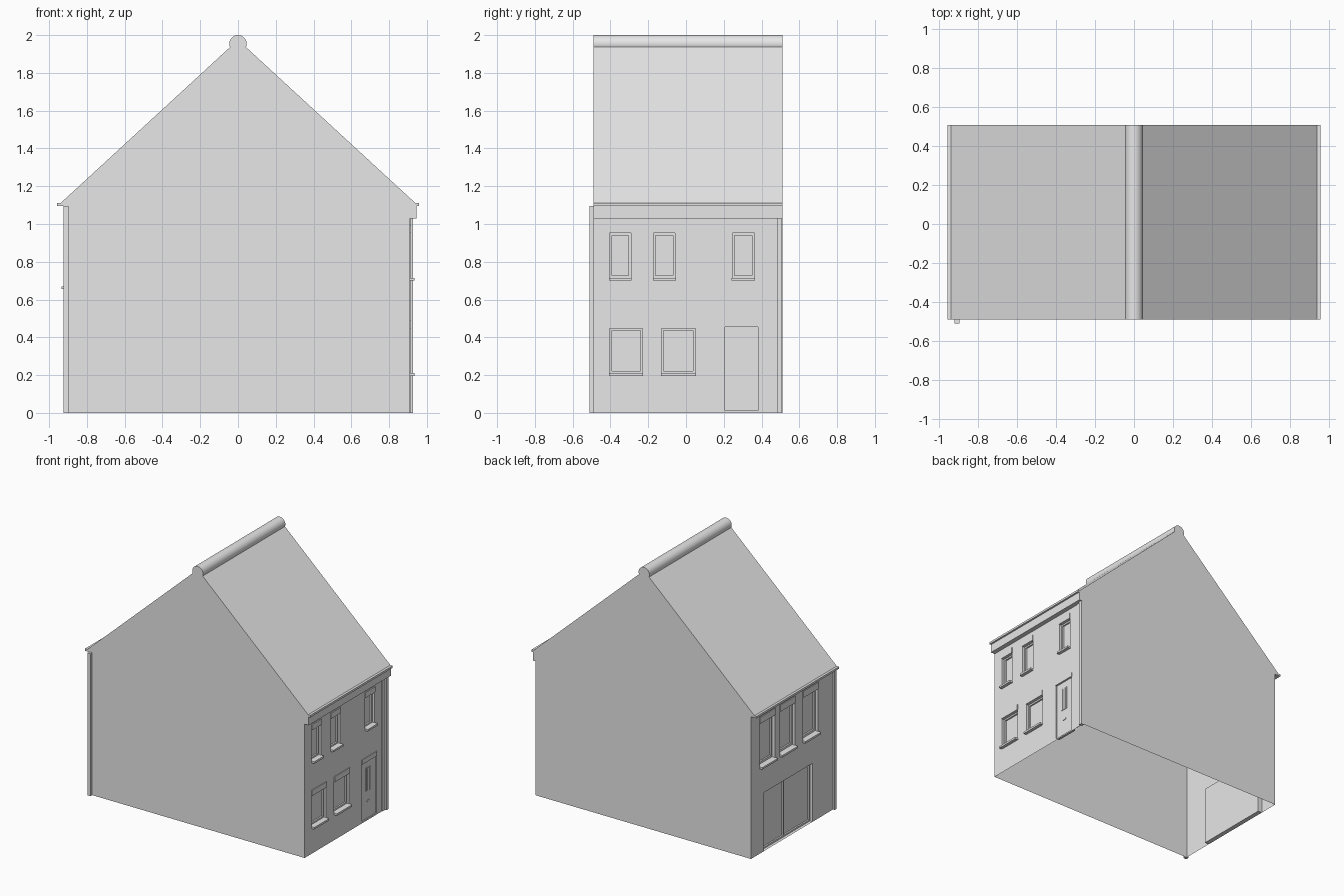
import bpy, bmesh, math
from mathutils import Vector

if "Cube" in bpy.data.objects:
    bpy.data.objects.remove(bpy.data.objects["Cube"], do_unlink=True)

GREY = (0.8, 0.8, 0.8, 1)
mat = bpy.data.materials.new("plain grey")
mat.use_nodes = True
mat.diffuse_color = GREY
mat.node_tree.nodes["Principled BSDF"].inputs["Base Color"].default_value = GREY

FRONT, BACK = -0.49, 0.51     # gable planes
WALL, EAVE = 0.91, 1.095      # facade plane and eaves height


def finish(name, bm):
    mesh = bpy.data.meshes.new(name)
    bm.to_mesh(mesh)
    bm.free()
    mesh.materials.append(mat)
    ob = bpy.data.objects.new(name, mesh)
    bpy.context.collection.objects.link(ob)
    return ob


def face(bm, pts, outward):
    f = bm.faces.new([bm.verts.new(p) for p in pts])
    f.normal_update()
    if f.normal.dot(Vector(outward)) < 0:
        f.normal_flip()


def box(name, side, x0, x1, y0, y1, z0, z1):
    """Box measured outward from the centre on the given side."""
    bm = bmesh.new()
    bmesh.ops.create_cube(bm, size=1)
    for v in bm.verts:
        v.co = (side * (x0 + x1) / 2 + v.co.x * (x1 - x0),
                (y0 + y1) / 2 + v.co.y * (y1 - y0),
                (z0 + z1) / 2 + v.co.z * (z1 - z0))
    return finish(name, bm)


def facade(name, side, openings, depth):
    """Open wall sheet with a recessed panel in each opening."""
    bm = bmesh.new()
    x, xi = side * WALL, side * (WALL - depth)
    ys = sorted({FRONT, BACK, *[v for o in openings for v in o[:2]]})
    zs = sorted({0, EAVE, *[v for o in openings for v in o[2:]]})
    for a, b in zip(ys, ys[1:]):
        for c, d in zip(zs, zs[1:]):
            if not any(o[0] <= a and b <= o[1] and o[2] <= c and d <= o[3] for o in openings):
                face(bm, [(x, a, c), (x, b, c), (x, b, d), (x, a, d)], (side, 0, 0))
    for a, b, c, d in openings:
        face(bm, [(xi, a, c), (xi, b, c), (xi, b, d), (xi, a, d)], (side, 0, 0))
        for y, n in ((a, 1), (b, -1)):
            face(bm, [(x, y, c), (xi, y, c), (xi, y, d), (x, y, d)], (0, n, 0))
        for z, n in ((c, 1), (d, -1)):
            face(bm, [(x, a, z), (xi, a, z), (xi, b, z), (x, b, z)], (0, 0, n))
    bmesh.ops.remove_doubles(bm, verts=bm.verts, dist=0.0001)
    bmesh.ops.dissolve_limit(bm, angle_limit=0.01, verts=bm.verts, edges=bm.edges)
    return finish(name, bm)


def frame(name, side, opening, depth, t=0.012):
    """Four bars standing in front of the recessed panel."""
    a, b, c, d = opening
    x0, x1 = WALL - depth, WALL - depth + 0.012
    box(name + "_jamb_front", side, x0, x1, a, a + t, c, d)
    box(name + "_jamb_back", side, x0, x1, b - t, b, c, d)
    box(name + "_bottom_rail", side, x0, x1, a + t, b - t, c, c + t)
    box(name + "_top_rail", side, x0, x1, a + t, b - t, d - t, d)


def lintel_and_sill(name, side, opening, height, sill=True):
    a, b, c, d = opening
    box(name + "_lintel", side, WALL - 0.002, WALL + 0.006, a - 0.002, b + 0.002, d, d + height)
    if sill:
        box(name + "_sill", side, WALL - 0.025, WALL + 0.025, a - 0.003, b + 0.003, c - 0.015, c)


# Gables and roof, open underneath
bm = bmesh.new()
half = [(WALL, 0), (WALL, EAVE), (0.94, EAVE), (0.94, 1.11)]
outline = half + [(0, 1.975)] + [(-x, z) for x, z in reversed(half)]
for y, n in ((FRONT, -1), (BACK, 1)):
    face(bm, [(x, y, z) for x, z in outline], (0, n, 0))
for s in (1, -1):
    for (xa, za), (xb, zb), n in (((0.94, 1.11), (0, 1.975), (s, 0, 1)),
                                  ((WALL, EAVE), (0.94, EAVE), (0, 0, -1))):
        face(bm, [(s * xa, FRONT, za), (s * xb, FRONT, zb),
                  (s * xb, BACK, zb), (s * xa, BACK, za)], n)
finish("gables_and_roof", bm)

# Rounded ridge cap
bm = bmesh.new()
bmesh.ops.create_cone(bm, cap_ends=True, segments=32, radius1=0.046, radius2=0.046, depth=BACK - FRONT)
for v in bm.verts:
    v.co = (v.co.x, v.co.z + (FRONT + BACK) / 2, v.co.y + 1.954)
bmesh.ops.recalc_face_normals(bm, faces=bm.faces)
ridge = finish("ridge_cap", bm)
bpy.context.view_layer.objects.active = ridge
ridge.select_set(True)
bpy.ops.object.shade_smooth_by_angle(angle=math.radians(40))

# Street facade
windows = [(-0.405, -0.292, 0.715, 0.952), (-0.173, -0.057, 0.715, 0.952), (0.245, 0.362, 0.715, 0.952),
           (-0.405, -0.23, 0.21, 0.447), (-0.13, 0.05, 0.21, 0.447)]
door = (0.206, 0.381, 0.012, 0.455)
facade("street_wall", 1, windows + [door], 0.03)
for i, o in enumerate(windows, 1):
    frame(f"street_window_{i}", 1, o, 0.03)
    lintel_and_sill(f"street_window_{i}", 1, o, 0.042)
lintel_and_sill("front_door", 1, door, 0.034, sill=False)
box("front_door_leaf", 1, 0.88, 0.902, *door)
for i, (y, w) in enumerate(((0.267, 0.006), (0.291, 0.012), (0.315, 0.006)), 1):
    box(f"front_door_slit_{i}", 1, 0.9, 0.907, y - w, y + w, 0.222, 0.4)
box("letter_slot", 1, 0.9, 0.907, 0.278, 0.306, 0.135, 0.148)
box("street_fascia", 1, WALL, 0.945, FRONT, BACK, 1.03, EAVE)
box("street_corner_strip", 1, WALL, 0.914, 0.444, 0.484, 0, 1.03)
box("street_downpipe", 1, 0.9, 0.926, 0.484, 0.508, 0, 1.03)

# Yard facade
windows = [(0.22, 0.405, 0.67, 1.0), (-0.025, 0.16, 0.67, 1.0), (-0.305, -0.12, 0.67, 1.0)]
garage = (-0.24, 0.36, 0, 0.45)
facade("yard_wall", -1, windows + [garage], 0.035)
for i, o in enumerate(windows, 1):
    frame(f"yard_window_{i}", -1, o, 0.035, 0.016)
    lintel_and_sill(f"yard_window_{i}", -1, o, 0.05)
frame("garage", -1, garage, 0.035)
box("garage_centre_post", -1, 0.875, 0.885, 0.074, 0.086, 0, 0.45)
box("yard_downpipe", -1, 0.898, 0.924, -0.512, -0.487, 0, EAVE)

# Gutters
for side, label in ((1, "street"), (-1, "yard")):
    box(f"{label}_gutter", side, 0.9, 0.959, FRONT, BACK, 1.094, 1.11)
